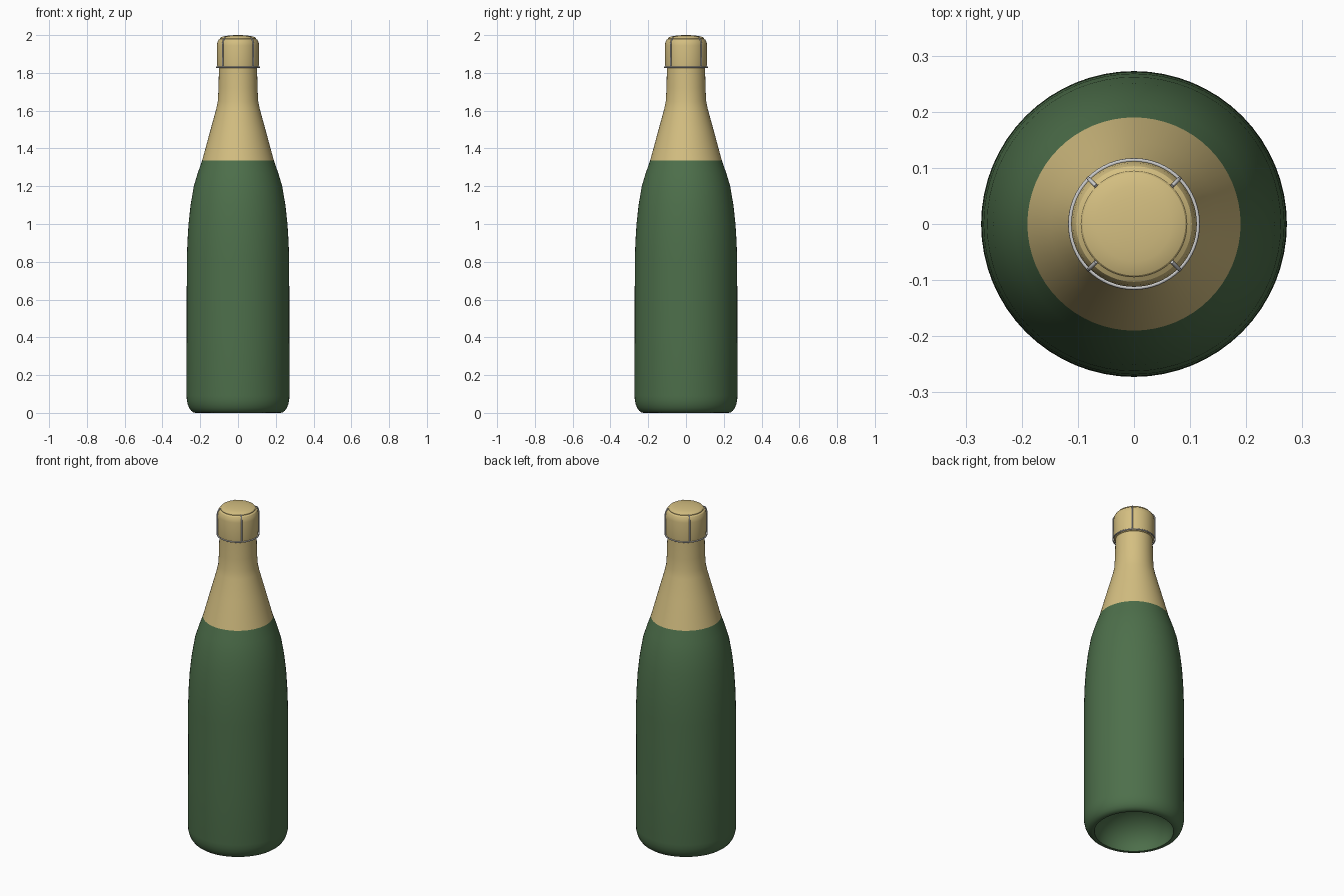
import bpy, bmesh, math
from mathutils import Matrix

if "Cube" in bpy.data.objects:
    bpy.data.objects.remove(bpy.data.objects["Cube"])


def material(name, rgb):
    m = bpy.data.materials.new(name)
    m.diffuse_color = (*rgb, 1)
    m.use_nodes = True
    m.node_tree.nodes["Principled BSDF"].inputs["Base Color"].default_value = m.diffuse_color
    return m


def finish(obj, mat, angle=30):
    obj.data.materials.clear()
    if mat:
        obj.data.materials.append(mat)
    bpy.ops.object.select_all(action='DESELECT')
    bpy.context.view_layer.objects.active = obj
    obj.select_set(True)
    bpy.ops.object.shade_smooth_by_angle(angle=math.radians(angle))


def lathe(name, profile, mat, steps=64):
    """Revolve (radius, z) points, listed bottom to top on the outside, around z."""
    bm = bmesh.new()
    vs = [bm.verts.new((r, 0, z)) for r, z in profile]
    es = [bm.edges.new(p) for p in zip(vs, vs[1:])]
    bmesh.ops.spin(bm, geom=vs + es, cent=(0, 0, 0), axis=(0, 0, 1),
                   angle=math.tau, steps=steps)
    bmesh.ops.remove_doubles(bm, verts=bm.verts[:], dist=1e-5)
    bmesh.ops.recalc_face_normals(bm, faces=bm.faces[:])
    # the outer wall must face away from the axis
    wall = max(bm.faces, key=lambda f: f.calc_center_median().xy.length)
    if wall.normal.xy.dot(wall.calc_center_median().xy) < 0:
        bmesh.ops.reverse_faces(bm, faces=bm.faces[:])
    me = bpy.data.meshes.new(name)
    bm.to_mesh(me)
    bm.free()
    obj = bpy.data.objects.new(name, me)
    bpy.context.collection.objects.link(obj)
    finish(obj, mat)
    return obj


green = material("green_glass", (0.075, 0.16, 0.07))
gold = material("gold_foil", (0.66, 0.52, 0.22))

# Glass body: hollow punt underneath, rounded heel, tapering shoulder
punt = [(0.215 * math.sin(a), 0.17 * math.cos(a))
        for a in (math.radians(d) for d in range(0, 91, 10))]
heel = [(0.225 + 0.0475 * math.sin(a), 0.09 - 0.09 * math.cos(a))
        for a in (math.radians(d) for d in range(0, 91, 15))]
shoulder = [(0.272, 0.4), (0.271, 0.8), (0.268, 0.9), (0.262, 1.0), (0.251, 1.1),
            (0.234, 1.2), (0.213, 1.27), (0.19, 1.335)]
lathe("glass_body", punt + heel + shoulder, green)

# Foil sleeve over the upper shoulder and neck
lathe("neck_foil", [(0.19, 1.335), (0.148, 1.49), (0.115, 1.61), (0.107, 1.65),
                    (0.103, 1.72), (0.101, 1.83), (0.101, 1.86)], gold)

# Foil-wrapped cork with rounded shoulder
lathe("cork_wrap", [(0.098, 1.825), (0.109, 1.83), (0.111, 1.85), (0.112, 1.945),
                    (0.109, 1.963), (0.103, 1.975), (0.095, 1.98), (0, 1.98)], gold)

# Domed cap disc on top
dome = [(0.095 * math.cos(a), 1.983 + 0.017 * math.sin(a))
        for a in (math.radians(d) for d in range(0, 91, 15))]
lathe("cap_disc", [(0.095, 1.975)] + dome, gold)

# Wire cage: neck ring plus four uprights folded over the cork
curve = bpy.data.curves.new("wire_cage", 'CURVE')
curve.dimensions = '3D'
curve.bevel_depth = 0.0035
curve.bevel_resolution = 2
curve.use_fill_caps = True


def wire(points, cyclic=False):
    s = curve.splines.new('POLY')
    s.points.add(len(points) - 1)
    for p, co in zip(s.points, points):
        p.co = (*co, 1)
    s.use_cyclic_u = cyclic


wire([(0.114 * math.cos(i * math.tau / 64), 0.114 * math.sin(i * math.tau / 64), 1.83)
      for i in range(64)], True)
for k in range(4):
    a = math.radians(45 + 90 * k)
    wire([(r * math.cos(a), r * math.sin(a), z) for r, z in
          [(0.114, 1.83), (0.115, 1.95), (0.112, 1.968), (0.106, 1.979), (0.096, 1.986)]])
cage = bpy.data.objects.new("wire_cage", curve)
bpy.context.collection.objects.link(cage)
bpy.ops.object.select_all(action='DESELECT')
bpy.context.view_layer.objects.active = cage
cage.select_set(True)
bpy.ops.object.convert(target='MESH')
finish(bpy.context.object, None, 50)
